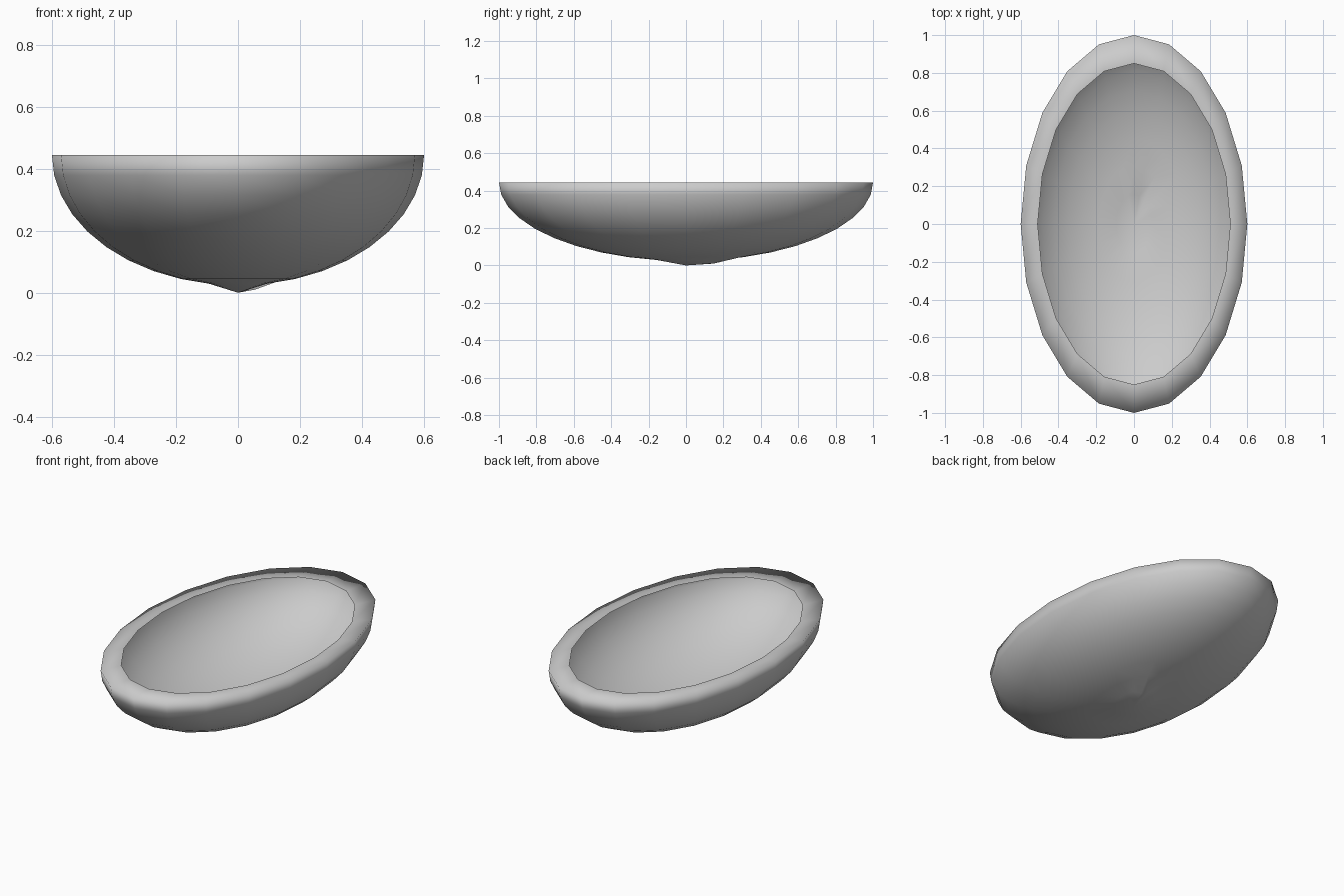
import bpy, bmesh
from math import sin, cos, radians, tau

if "Cube" in bpy.data.objects:
    bpy.data.objects.remove(bpy.data.objects["Cube"])

SEGMENTS, RINGS = 20, 10
RIM_Z, DEPTH = 0.444, 0.42
HALF_X, HALF_Y = 0.6, 1.0
LIP = 0.85

bm = bmesh.new()

def ring(r, z):
    return [bm.verts.new((HALF_X * r * cos(tau * i / SEGMENTS),
                          HALF_Y * r * sin(tau * i / SEGMENTS), z))
            for i in range(SEGMENTS)]

def bridge(a, b):
    for i in range(SEGMENTS):
        j = (i + 1) % SEGMENTS
        bm.faces.new((a[i], b[i], b[j], a[j]))

# Thin bowl wall: rings of a half ellipsoid from the rim down
angles = [radians(90 * k / RINGS) for k in range(RINGS)]
wall = [ring(cos(a), RIM_Z - DEPTH * sin(a)) for a in angles]
for a, b in zip(wall, wall[1:]):
    bridge(a, b)

# Flat lip overhanging the hollow
bridge(ring(LIP, RIM_Z), wall[0])

# Pointed bottom with a slightly sunken corner
pole = bm.verts.new((0, 0, 0))
for i in range(SEGMENTS):
    bm.faces.new((wall[-1][i], pole, wall[-1][(i + 1) % SEGMENTS]))
for i in (3, 4):
    wall[-1][i].co.z = 0.01

bmesh.ops.recalc_face_normals(bm, faces=bm.faces[:])
for f in bm.faces:
    f.smooth = True
mesh = bpy.data.meshes.new("oval_bowl")
bm.to_mesh(mesh)
bm.free()
bowl = bpy.data.objects.new("oval_bowl", mesh)
bpy.context.collection.objects.link(bowl)
